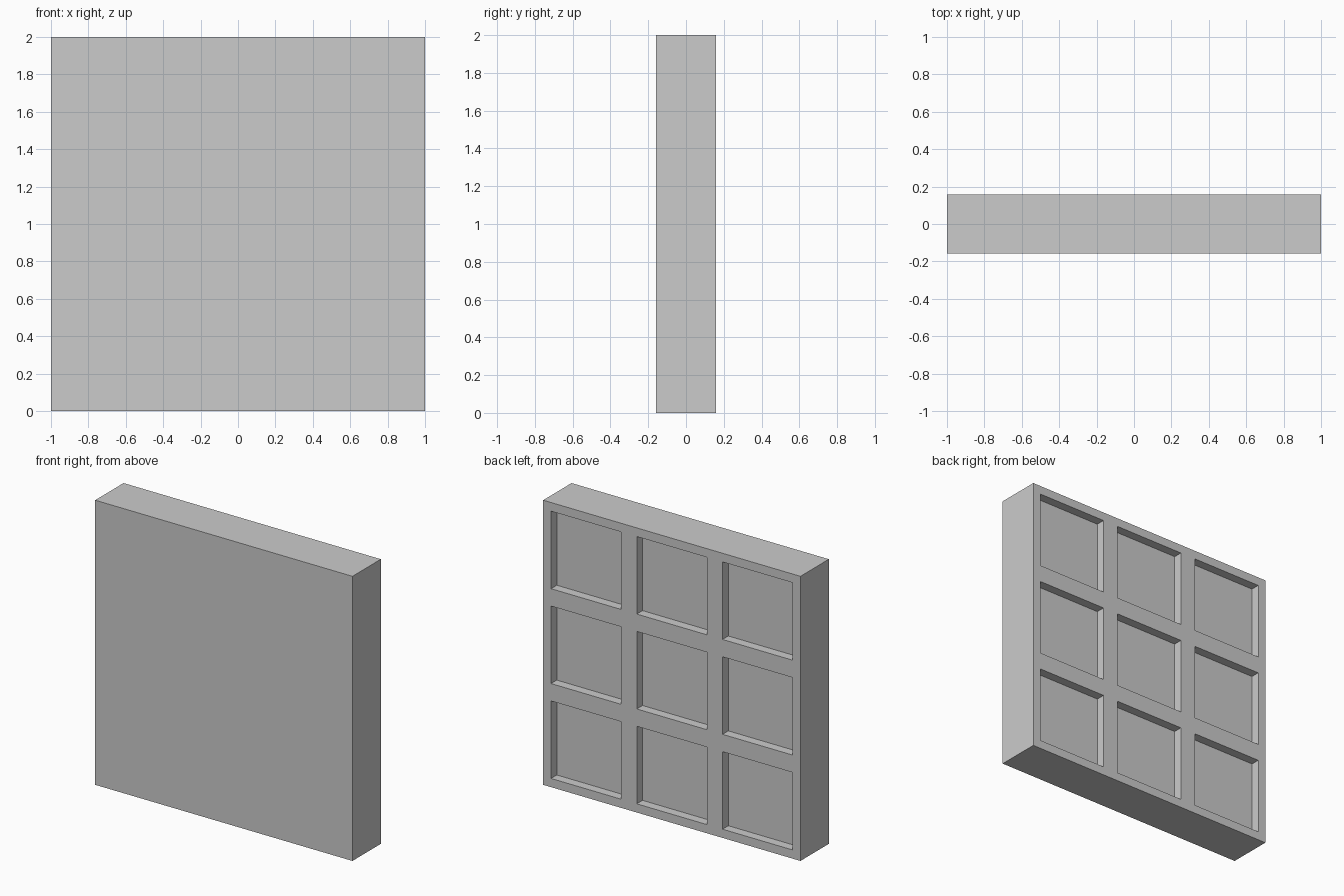
import bpy
import bmesh
from mathutils import Matrix, Vector

if "Cube" in bpy.data.objects:
    bpy.data.objects.remove(bpy.data.objects["Cube"])

SIZE, DEPTH = 2.0, 0.315      # panel width/height and thickness
CELLS = 3                     # recesses per row and column
MARGIN, RECESS = 0.061, 0.064   # rim around each recess and its depth

# Solid slab standing on the ground
bm = bmesh.new()
bmesh.ops.create_cube(bm, size=1.0, matrix=Matrix.Translation((0, 0, SIZE / 2))
                      @ Matrix.Diagonal((SIZE, DEPTH, SIZE, 1)))

# Divide the slab's faces into a 3 x 3 grid
for i in range(1, CELLS):
    t = SIZE * i / CELLS
    for co, no in (((t - SIZE / 2, 0, 0), (1, 0, 0)), ((0, 0, t), (0, 0, 1))):
        geom = bm.verts[:] + bm.edges[:] + bm.faces[:]
        bmesh.ops.bisect_plane(bm, geom=geom, plane_co=co, plane_no=no)

# Square recesses sunk straight into the back
bm.normal_update()
back = [f for f in bm.faces if f.normal.y > 0.9]
bmesh.ops.inset_individual(bm, faces=back, thickness=MARGIN, use_even_offset=True)
floors = bmesh.ops.extrude_discrete_faces(bm, faces=back)["faces"]
for f in floors:
    bmesh.ops.translate(bm, verts=f.verts[:], vec=Vector((0, -RECESS, 0)))
bmesh.ops.recalc_face_normals(bm, faces=bm.faces[:])

mesh = bpy.data.meshes.new("coffered_panel")
bm.to_mesh(mesh)
bm.free()
panel = bpy.data.objects.new("coffered_panel", mesh)
bpy.context.collection.objects.link(panel)
